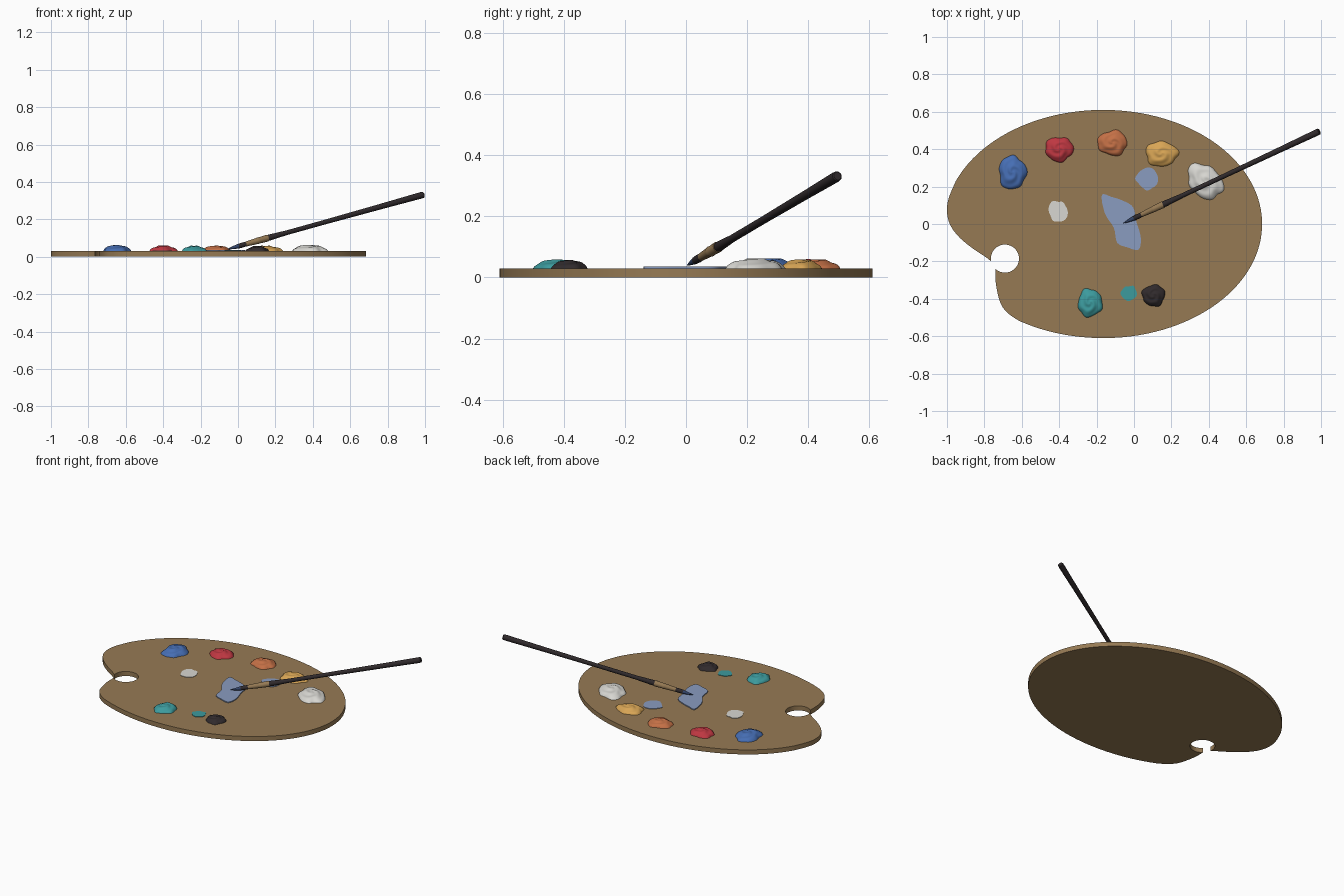
import bpy, bmesh, math, random
from mathutils import Vector

if "Cube" in bpy.data.objects:
    bpy.data.objects.remove(bpy.data.objects["Cube"])

random.seed(4)
TOP = 0.03  # upper surface of the board


def material(name, r, g, b):
    lin = [((c / 255 + 0.055) / 1.055) ** 2.4 for c in (r, g, b)]
    m = bpy.data.materials.new(name)
    m.diffuse_color = (*lin, 1)
    m.use_nodes = True
    m.node_tree.nodes["Principled BSDF"].inputs["Base Color"].default_value = m.diffuse_color
    return m


wood = material("wood brown", 150, 122, 84)
blue = material("blue paint", 70, 110, 180)
red = material("red paint", 190, 55, 65)
orange = material("orange paint", 196, 112, 70)
yellow = material("ochre yellow paint", 216, 165, 85)
white = material("white paint", 216, 215, 210)
teal = material("teal paint", 60, 155, 158)
black = material("black", 48, 42, 44)
pale_blue = material("pale blue paint", 138, 156, 192)
navy = material("dark blue bristle", 52, 70, 108)


def finish(name, bm, mats, angle=35):
    bmesh.ops.recalc_face_normals(bm, faces=bm.faces)
    me = bpy.data.meshes.new(name)
    bm.to_mesh(me)
    bm.free()
    for m in mats:
        me.materials.append(m)
    ob = bpy.data.objects.new(name, me)
    bpy.context.collection.objects.link(ob)
    bpy.ops.object.select_all(action='DESELECT')
    ob.select_set(True)
    bpy.context.view_layer.objects.active = ob
    bpy.ops.object.shade_smooth_by_angle(angle=math.radians(angle))
    return ob


def smooth_path(pts, steps=6, closed=False):
    """Catmull-Rom spline through 2D points."""
    n, out = len(pts), []
    for i in range(n if closed else n - 1):
        idx = [i - 1, i, i + 1, i + 2]
        idx = [k % n if closed else min(max(k, 0), n - 1) for k in idx]
        a, b, c, d = (Vector(pts[k]) for k in idx)
        for s in range(steps):
            t = s / steps
            out.append(0.5 * (2 * b + (c - a) * t + (2 * a - 5 * b + 4 * c - d) * t ** 2
                              + (3 * b - a - 3 * c + d) * t ** 3))
    if not closed:
        out.append(Vector(pts[-1]))
    return out


def plate(name, outline, z0, z1, mat):
    bm = bmesh.new()
    face = bm.faces.new([bm.verts.new((p[0], p[1], z0)) for p in outline])
    ext = bmesh.ops.extrude_face_region(bm, geom=[face])
    for v in ext["geom"]:
        if isinstance(v, bmesh.types.BMVert):
            v.co.z = z1
    bmesh.ops.triangulate(bm, faces=[f for f in bm.faces if len(f.verts) > 4])
    return finish(name, bm, [mat])


# Board: ellipse, wavy thumb side, and an open thumb hole
def ellipse(deg):
    a = math.radians(deg)
    return Vector((-0.165 + 0.85 * math.cos(a), 0.61 * math.sin(a)))


outline = [ellipse(d) for d in range(-122, 158, 3)]
outline += smooth_path([ellipse(158), (-0.99, 0.14), (-1.0, 0.07), (-0.985, 0.0), (-0.94, -0.065),
                        (-0.87, -0.125), (-0.797, -0.174), (-0.766, -0.198)])[:-1]
for d in range(190, -136, -7):
    a = math.radians(d)
    outline.append(Vector((-0.69 + 0.075 * math.cos(a), -0.185 + 0.075 * math.sin(a))))
outline += smooth_path([(-0.741, -0.245), (-0.738, -0.323), (-0.713, -0.425), (-0.67, -0.48),
                        ellipse(-122)])[:-1]
plate("palette_board", outline, 0, TOP, wood)


# Squeezed paint blobs: irregular domes with a swirl
def blob(name, x, y, rx, ry, h, mat, rot=0):
    rot = math.radians(rot)
    p = [random.uniform(0, 6.28) for _ in range(4)]
    bm = bmesh.new()
    segs, rings_n, rings = 56, 18, []
    for j in range(1, rings_n + 1):
        rho = j / rings_n
        ring = []
        for i in range(segs):
            a = math.tau * i / segs
            wob = 1 + rho * (0.05 * math.sin(3 * a + p[0]) + 0.05 * math.sin(5 * a + p[1])
                             + 0.02 * math.sin(8 * a + p[2]))
            u, v = rx * rho * wob * math.cos(a), ry * rho * wob * math.sin(a)
            swirl = 0.09 * math.sin(2 * a + 10 * rho + p[3]) * min(1, 3 * rho) * (1 - rho ** 4)
            z = h * ((1 - rho ** 2) ** 0.6 * 0.93 + swirl)
            ring.append(bm.verts.new((x + u * math.cos(rot) - v * math.sin(rot),
                                      y + u * math.sin(rot) + v * math.cos(rot), TOP + z)))
        rings.append(ring)
    peak = bm.verts.new((x, y, TOP + h * 0.93))
    for i in range(segs):
        k = (i + 1) % segs
        bm.faces.new((peak, rings[0][i], rings[0][k]))
        for r0, r1 in zip(rings, rings[1:]):
            bm.faces.new((r0[i], r1[i], r1[k], r0[k]))
    bm.faces.new(rings[-1][::-1])
    finish(name, bm, [mat], 60)


blob("blue_paint_blob", -0.65, 0.275, 0.073, 0.09, 0.034, blue)
blob("red_paint_blob", -0.40, 0.40, 0.075, 0.066, 0.031, red)
blob("orange_paint_blob", -0.115, 0.433, 0.079, 0.067, 0.03, orange)
blob("yellow_paint_blob", 0.147, 0.375, 0.086, 0.067, 0.03, yellow)
blob("white_paint_blob", 0.38, 0.228, 0.108, 0.08, 0.034, white, -45)
blob("teal_paint_blob", -0.235, -0.422, 0.065, 0.075, 0.03, teal)
blob("black_paint_blob", 0.105, -0.382, 0.061, 0.058, 0.028, black)


# Thin smears of mixed paint
def smear(name, x, y, rx, ry, mat):
    pts = []
    for i in range(12):
        a, r = math.tau * i / 12, random.uniform(0.82, 1.08)
        pts.append((x + rx * r * math.cos(a), y + ry * r * math.sin(a)))
    plate(name, smooth_path(pts, 4, True), TOP, TOP + 0.003, mat)


smear("white_smear", -0.405, 0.07, 0.053, 0.058, white)
smear("pale_blue_small_smear", 0.07, 0.242, 0.062, 0.064, pale_blue)
smear("teal_smear", -0.028, -0.37, 0.046, 0.042, teal)
plate("pale_blue_large_smear", smooth_path(
    [(-0.172, 0.155), (-0.12, 0.145), (-0.06, 0.125), (-0.005, 0.09), (0.012, 0.015), (0.036, -0.07),
     (0.025, -0.137), (-0.035, -0.125), (-0.09, -0.1), (-0.108, -0.02), (-0.155, 0.055)], 4, True),
    TOP, TOP + 0.006, pale_blue)


# Brush: turned parts along one slanted axis, profile = (distance fraction, radius)
TIP, END = Vector((-0.057, 0.004, 0.04)), Vector((0.992, 0.496, 0.332))
AXIS = END - TIP
SIDE = AXIS.cross(Vector((0, 0, 1))).normalized()
UP = SIDE.cross(AXIS).normalized()


def turned(name, profile, mats, split=None, segs=24):
    bm = bmesh.new()
    rings = [[bm.verts.new(TIP + AXIS * t + r * (SIDE * math.cos(math.tau * i / segs)
                                                 + UP * math.sin(math.tau * i / segs)))
              for i in range(segs)] for t, r in profile]
    for n, (r0, r1) in enumerate(zip(rings, rings[1:])):
        for i in range(segs):
            k = (i + 1) % segs
            f = bm.faces.new((r0[i], r0[k], r1[k], r1[i]))
            f.material_index = 1 if split is not None and n >= split else 0
    bm.faces.new(rings[0])
    bm.faces.new(rings[-1])
    finish(name, bm, mats)


turned("brush_bristles", [(0, 0.001), (0.015, 0.005), (0.035, 0.009), (0.055, 0.0125), (0.075, 0.0135),
                          (0.1, 0.012)], [navy, black], 3)
turned("brush_ferrule", [(0.093, 0.0125), (0.1, 0.0135), (0.15, 0.0165), (0.155, 0.018), (0.16, 0.0168),
                         (0.2, 0.0185), (0.205, 0.0175)], [wood])
turned("brush_handle", [(0.2, 0.015), (0.215, 0.0165), (0.3, 0.0125), (0.5, 0.0125), (0.8, 0.015),
                        (0.985, 0.0175), (0.997, 0.0165), (1.0, 0.013)], [black])
